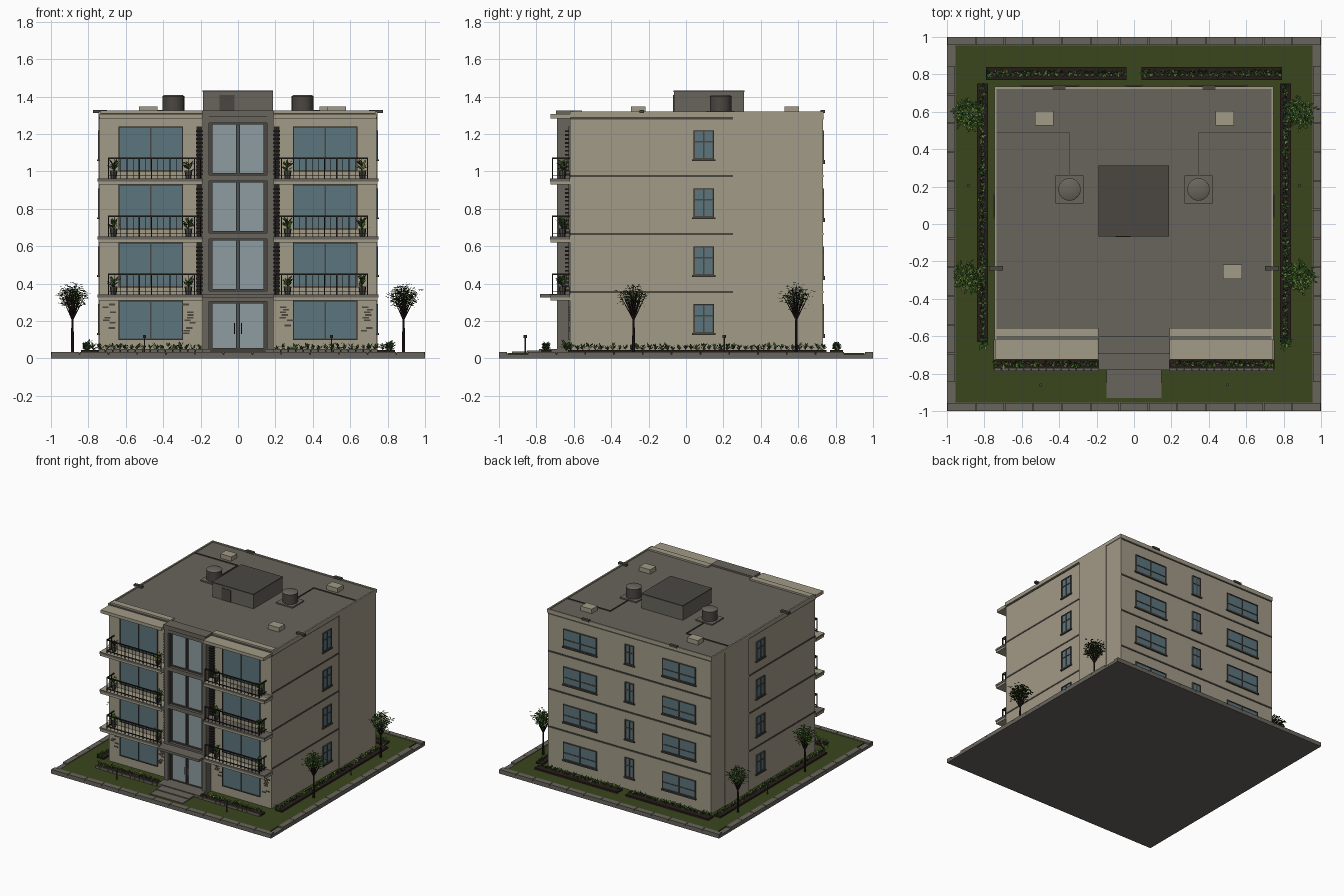
import bpy, bmesh, math, random
from mathutils import Vector, Matrix

random.seed(4)
if "Cube" in bpy.data.objects:
    bpy.data.objects.remove(bpy.data.objects["Cube"])


def material(name, rgb):
    m = bpy.data.materials.new(name)
    m.use_nodes = True
    col = tuple((c / 255) ** 2.2 for c in rgb) + (1,)
    m.diffuse_color = col
    m.node_tree.nodes["Principled BSDF"].inputs["Base Color"].default_value = col
    return m


WALL = material("beige plaster", (161, 153, 134))
GREY = material("grey concrete", (104, 100, 93))
FRAME = material("dark grey frame", (76, 73, 68))
GLASS = material("blue window glass", (92, 116, 124))
LOBBY = material("pale entry glass", (140, 155, 158))
METAL = material("black metal", (42, 40, 38))
GRASS = material("lawn green", (60, 72, 34))
LEAF = material("dark leaf", (52, 84, 38))
LIME = material("light leaf", (104, 128, 62))
SOIL = material("soil and bark", (44, 34, 32))

parts = {}


def part(name, *mats):
    if name not in parts:
        parts[name] = (bmesh.new(), mats)
    return parts[name][0]


def box(name, mat, x0, x1, y0, y1, z0, z1):
    size = (abs(x1 - x0), abs(y1 - y0), abs(z1 - z0))
    mid = Vector((x0 + x1, y0 + y1, z0 + z1)) / 2
    bmesh.ops.create_cube(part(name, mat), size=1,
                          matrix=Matrix.Translation(mid) @ Matrix.Diagonal((*size, 1)))


def pair(name, mat, x0, x1, *rest):
    for s in (-1, 1):
        box(name, mat, s * x0, s * x1, *rest)


def rod(name, mat, a, b, r0, r1=None, sides=6):
    a, b = Vector(a), Vector(b)
    d = b - a
    m = Matrix.Translation((a + b) / 2) @ d.to_track_quat('Z', 'Y').to_matrix().to_4x4()
    bmesh.ops.create_cone(part(name, mat), cap_ends=True, segments=sides, radius1=r0,
                          radius2=r0 if r1 is None else r1, depth=d.length, matrix=m)


def leaf(name, base, direction, length, width):
    bm = part(name, LEAF, LIME)
    base, d = Vector(base), Vector(direction).normalized()
    side = d.cross(Vector((random.uniform(-.3, .3), random.uniform(-.3, .3), 1)))
    side = side.normalized() * width / 2
    mid, tip = base + d * length * .5, base + d * length
    f = bm.faces.new([bm.verts.new(p) for p in (base, mid + side, tip, mid - side)])
    f.material_index = int(random.random() < .35)


def plant(name, x, y, z, height, count=11):
    for i in range(count):
        a = random.uniform(0, math.tau)
        up = random.uniform(.3, 1.6)
        leaf(name, (x, y, z + random.uniform(0, height * .5)),
             (math.cos(a), math.sin(a), up), height * .65, height * .28)


def wall_box(name, mat, wall, u0, u1, d0, d1, z0, z1):
    if wall == "front":
        box(name, mat, u0, u1, -d1, -d0, z0, z1)
    elif wall == "back":
        box(name, mat, u0, u1, d0, d1, z0, z1)
    else:
        s = 1 if wall == "left" else -1
        box(name, mat, s * d0, s * d1, u0, u1, z0, z1)


def window(wall, u, w, d, z0, z1, bar=None, glass=GLASS, t=.007):
    a, b = u - w / 2, u + w / 2
    wall_box(wall + "_window_glass", glass, wall, a, b, d, d + .004, z0, z1)
    fr = wall + "_window_frames"
    for p, q in ((a, a + t), (b - t, b), (u - t / 2, u + t / 2)):
        wall_box(fr, FRAME, wall, p, q, d, d + .009, z0, z1)
    for z in (z0, z1 - t):
        wall_box(fr, FRAME, wall, a, b, d, d + .009, z, z + t)
    if bar:
        h = z0 + (z1 - z0) * bar
        wall_box(fr, FRAME, wall, a, b, d, d + .008, h - t / 2, h + t / 2)
        wall_box(wall + "_window_sills", FRAME, wall, a - .008, b + .008, d, d + .013, z0 - .01, z0)


# Plot: base slab, lawn and block kerb
box("base_slab", GREY, -1, 1, -1, 1, 0, .022)
box("lawn", GRASS, -.955, .955, -.955, .955, .02, .03)
n = 13
for i in range(n):
    a, b = -1 + 2 * i / n + .002, -1 + 2 * (i + 1) / n - .002
    for s in (-1, 1):
        box("kerb_blocks", GREY, a, b, s * .957, s, .01, .034)
        if 0 < i < n - 1:
            box("kerb_blocks", GREY, s * .957, s, a, b, .01, .034)

# Main body with side panels, roof and parapet
box("building_body", WALL, -.74, .74, -.62, .73, .02, 1.3)
pair("side_panels", WALL, .73, .747, .25, .56, .02, 1.3)
pair("side_panels", WALL, .73, .742, .56, .732, .02, 1.3)
box("roof_deck", GREY, -.735, .735, -.62, .725, 1.29, 1.312)
pair("parapet", WALL, .735, .747, -.62, .735, 1.29, 1.32)
box("parapet", WALL, -.747, .747, .723, .735, 1.29, 1.32)
pair("front_eaves", WALL, .19, .74, -.725, -.6, 1.282, 1.308)
pair("front_eaves", WALL, .19, .735, -.605, -.555, 1.29, 1.325)

# Each storey: bands, windows, balconies
FLOOR = .31
for k in range(4):
    z = .045 + FLOOR * k
    band = z + FLOOR
    pair("floor_bands", FRAME, .738, .743, -.62, .25, band - .006, band + .006)
    box("floor_bands", FRAME, -.74, .74, .73, .735, band - .006, band + .006)
    for wall in ("left", "right"):
        window(wall, .095, .11, .74, z + .09, z + .245, .6)
    window("back", 0, .08, .73, z + .085, z + .245, .6)
    for s in (-1, 1):
        window("back", s * .45, .3, .73, z + .075, z + .22, .4)
        window("front", s * .466, .345, .62, z + .025 + (k == 0) * .03, z + .265)
    # Central entry bay glazing and cross beams
    g0, g1 = z + (.005 if k == 0 else .012), z + (.255 if k == 0 else .28)
    wall_box("entry_bay_glass", LOBBY, "front", -.138, .138, .63, .655, g0, g1)
    for x in (-.14, -.006, .006, .14):
        box("entry_bay_mullions", FRAME, x - .004, x + .004, -.665, -.63, g0, g1)
    for h in (g0, g1):
        box("entry_bay_mullions", FRAME, -.144, .144, -.665, -.63, h - .005, h + .005)
    box("entry_bay_beams", GREY, -.19, .19, -.685, -.62, g1 + .005, band + .006)
    if k == 0:
        continue
    for s in (-1, 1):
        # Balcony slab, railing and potted plants
        box("balcony_slabs", WALL, s * .19, s * .747, -.725, -.62, z - .045, z - .02 + .008)
        box("balcony_slab_edges", GREY, s * .19, s * .75, -.728, -.62, z - .028, z - .012)
        top, x0, x1, y = z + .095, .2, .695, -.713
        for h, t in ((top, .004), (z + .005, .002)):
            box("balcony_rails", METAL, s * x0, s * x1, y - .004, y + .004, h - t, h + t)
            box("balcony_rails", METAL, s * (x1 - .006), s * x1, y, -.62, h - t, h + t)
        for i in range(16):
            x = s * (x0 + (x1 - x0 - .003) * i / 15)
            r = .003 if i % 5 == 0 else .0016
            box("balcony_balusters", METAL, x - r, x + r, y - r, y + r, z - .014, top)
        for i in range(1, 3):
            box("balcony_balusters", METAL, s * x1, s * (x1 - .004), y + i * .03, y + i * .03 + .004,
                z - .014, top)
        for x in (.265, .665):
            rod("plant_pots", FRAME, (s * x, -.66, z - .014), (s * x, -.66, z + .03), .015, .021, 8)
            plant("balcony_plants", s * x, -.66, z + .025, .07, 14)
        # Louvre slats beside the entry bay
        box("louvre_backing", METAL, s * .193, s * .222, -.624, -.619, z - .02, band - .045)
        for i in range(12):
            h = z + .005 + i * .021
            box("louvre_slats", METAL, s * .19, s * .225, -.648, -.622, h, h + .009)

# Entry bay posts, crown, canopy, door handles and steps
pair("entry_bay_posts", GREY, .155, .19, -.69, -.62, .03, 1.325)
pair("entry_bay_inner_posts", FRAME, .144, .156, -.67, -.62, .03, 1.3)
box("entry_bay_crown", GREY, -.192, .192, -.695, -.6, 1.29, 1.325)
box("entry_canopy", GREY, -.19, .19, -.78, -.62, .327, .346)
for x in (-.018, .018):
    rod("door_handles", METAL, (x, -.672, .13), (x, -.672, .19), .003)
box("entry_landing", GREY, -.19, .19, -.775, -.62, .02, .05)
for i in range(2):
    box("entry_steps", GREY, -.148, .148, -.93 + .08 * i, -.77, .02, .036 + .007 * i)

# Exposed masonry patches on the ground floor front
for s in (-1, 1):
    for centre in (.26, .69):
        for i in range(12):
            x = centre + random.uniform(-.022, .022)
            h = .13 + .014 * i
            if random.random() < .7:
                box("exposed_bricks", FRAME, s * (x - .017), s * (x + .017), -.623, -.619, h, h + .009)

# Roof equipment
box("stair_house", GREY, -.188, .186, -.065, .31, 1.3, 1.425)
box("stair_house_cap", FRAME, -.19, .188, -.068, .313, 1.425, 1.434)
box("stair_house_door", FRAME, -.1, -.02, -.069, -.06, 1.312, 1.41)
for s in (-1, 1):
    x, y = s * .345, .185
    box("tank_plinths", GREY, x - .075, x + .075, y - .075, y + .075, 1.3, 1.322)
    rod("water_tanks", FRAME, (x, y, 1.32), (x, y, 1.402), .058, sides=24)
    rod("tank_lids", GREY, (x, y, 1.402), (x, y, 1.41), .06, .045, 24)
    box("roof_pipes", FRAME, x - .003, x + .003, .26, .49, 1.312, 1.319)
    box("roof_pipes", FRAME, x, s * .735, .487, .493, 1.312, 1.319)
    box("side_scuppers", FRAME, s * .7, s * .775, -.248, -.224, 1.312, 1.328)
    box("rear_scuppers", FRAME, s * .365, s * .435, .72, .742, 1.312, 1.328)
for x, y in ((-.48, .565), (.485, .565), (.527, -.255)):
    box("rooftop_units", WALL, x - .05, x + .05, y - .038, y + .038, 1.31, 1.348)

# Planting beds with shrubs
for s in (-1, 1):
    for x0, x1, y0, y1 in ((.78, .84, -.63, .75), (.04, .79, .77, .84), (.19, .75, -.775, -.72)):
        box("planting_beds", SOIL, s * x0, s * x1, y0, y1, .025, .044)
        w, h = x1 - x0, y1 - y0
        count = int(max(w, h) / .032)
        for i in range(count):
            t = (i + .5) / count
            px = x0 + w * (t if w > h else .5)
            py = y0 + h * (.5 if w > h else t)
            plant("bed_shrubs", s * px, py, .042, random.uniform(.035, .05))
    for i in range(14):
        x = .19 + i * .04
        box("bed_edging", GREY, s * x, s * (x + .037), -.785, -.773, .025, .05)
    plant("bed_shrubs", s * .81, -.64, .035, .07, 20)
    # Bollard lights
    for x, y in ((.5, -.86), (.885, .205)):
        rod("bollard_lights", FRAME, (s * x, y, .03), (s * x, y, .11), .004)
        rod("bollard_lights", FRAME, (s * x, y, .11), (s * x, y, .125), .009, sides=8)

# Trees: trunk, fanned branches and loose leaves
for s in (-1, 1):
    for y in (-.28, .59):
        root = Vector((s * .885, y, .025))
        fork = root + Vector((0, 0, .18))
        rod("tree_trunks", SOIL, root, fork, .009, .006, 7)
        for i in range(24):
            a, r = i * 2.4, .075 * math.sqrt((i + .5) / 24)
            tip = fork + Vector((r * math.cos(a), r * math.sin(a), .2 - r * .9))
            rod("tree_branches", SOIL, fork, tip, .0035, .001, 4)
            for j in range(15):
                p = fork.lerp(tip, random.uniform(.55, 1.05))
                p += Vector([random.uniform(-.018, .018) for _ in range(3)])
                b = random.uniform(0, math.tau)
                leaf("tree_leaves", p, (math.cos(b), math.sin(b), random.uniform(-.3, .4)), .026, .012)

# Turn every part into an object
for name, (bm, mats) in parts.items():
    mesh = bpy.data.meshes.new(name)
    bm.to_mesh(mesh)
    bm.free()
    for m in mats:
        mesh.materials.append(m)
    ob = bpy.data.objects.new(name, mesh)
    bpy.context.collection.objects.link(ob)
    if name in ("water_tanks", "tank_lids", "tree_trunks", "plant_pots"):
        bpy.ops.object.select_all(action='DESELECT')
        ob.select_set(True)
        bpy.context.view_layer.objects.active = ob
        bpy.ops.object.shade_smooth_by_angle()
